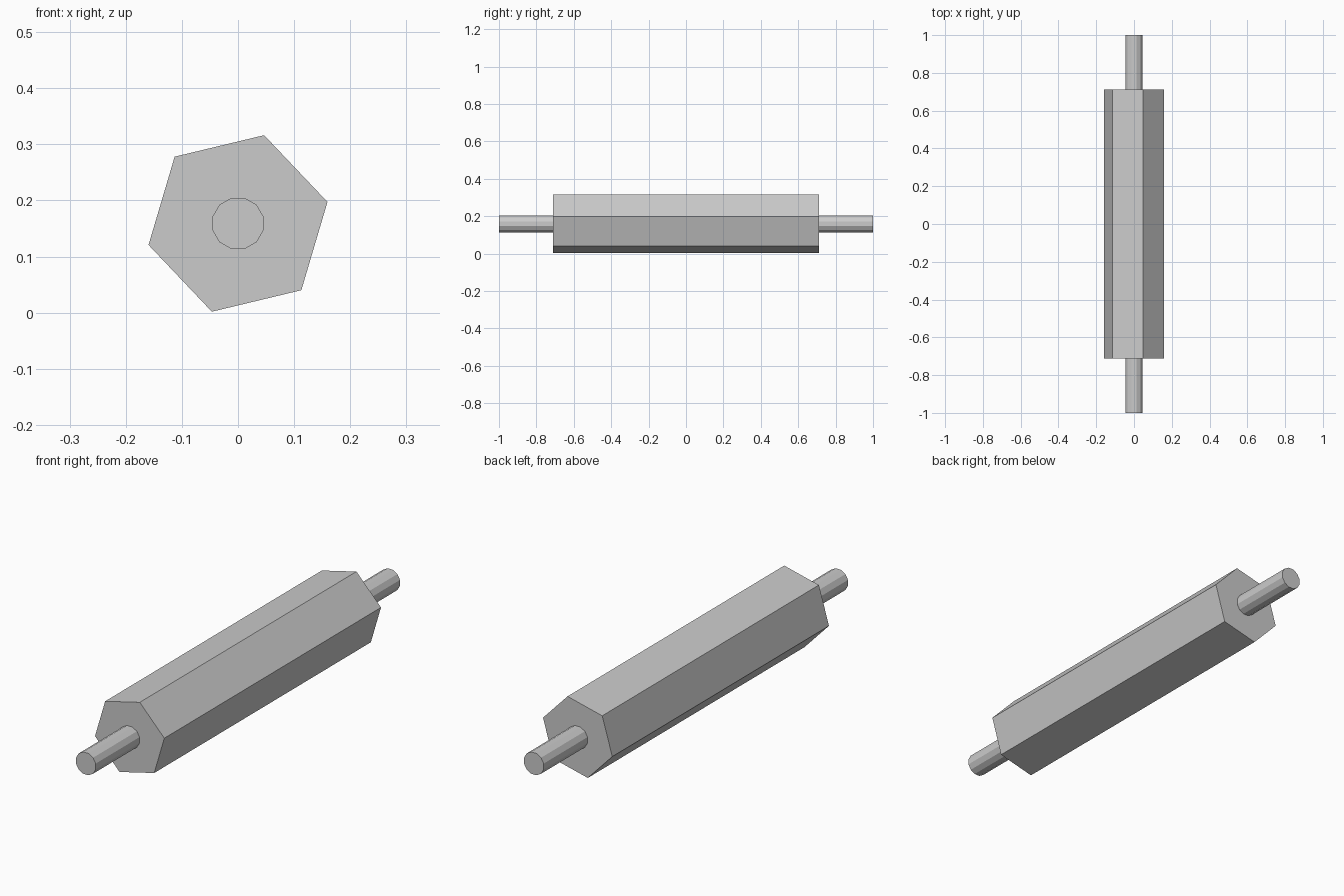
import bpy
import math

cube = bpy.data.objects.get("Cube")
if cube:
    bpy.data.objects.remove(cube, do_unlink=True)

AXIS_HEIGHT = 0.159

grey = bpy.data.materials.new("plain_grey")
grey.use_nodes = True
colour = (0.6, 0.6, 0.6, 1)
grey.diffuse_color = colour
grey.node_tree.nodes["Principled BSDF"].inputs["Base Color"].default_value = colour


def prism(name, sides, radius, y_start, y_end, turn):
    """Flat-sided bar along y; turn is the angle of one corner from +x."""
    bpy.ops.mesh.primitive_cylinder_add(
        vertices=sides, radius=radius, depth=y_end - y_start,
        location=(0, (y_start + y_end) / 2, AXIS_HEIGHT),
        rotation=(math.pi / 2, 0, 0))
    bar = bpy.context.object
    bar.name = name
    # The primitive's first corner points along its local y axis
    bar.rotation_euler = (math.pi / 2, math.radians(90 - turn), 0)
    bar.data.materials.append(grey)
    return bar


# Six-sided roller body, slightly turned about its axis
prism("roller_body", 6, 0.164, -0.712, 0.712, 13.5)

# Twelve-sided axle stubs at both ends
prism("front_axle", 12, 0.047, -1, -0.712, 15)
prism("back_axle", 12, 0.047, 0.712, 1, 15)
